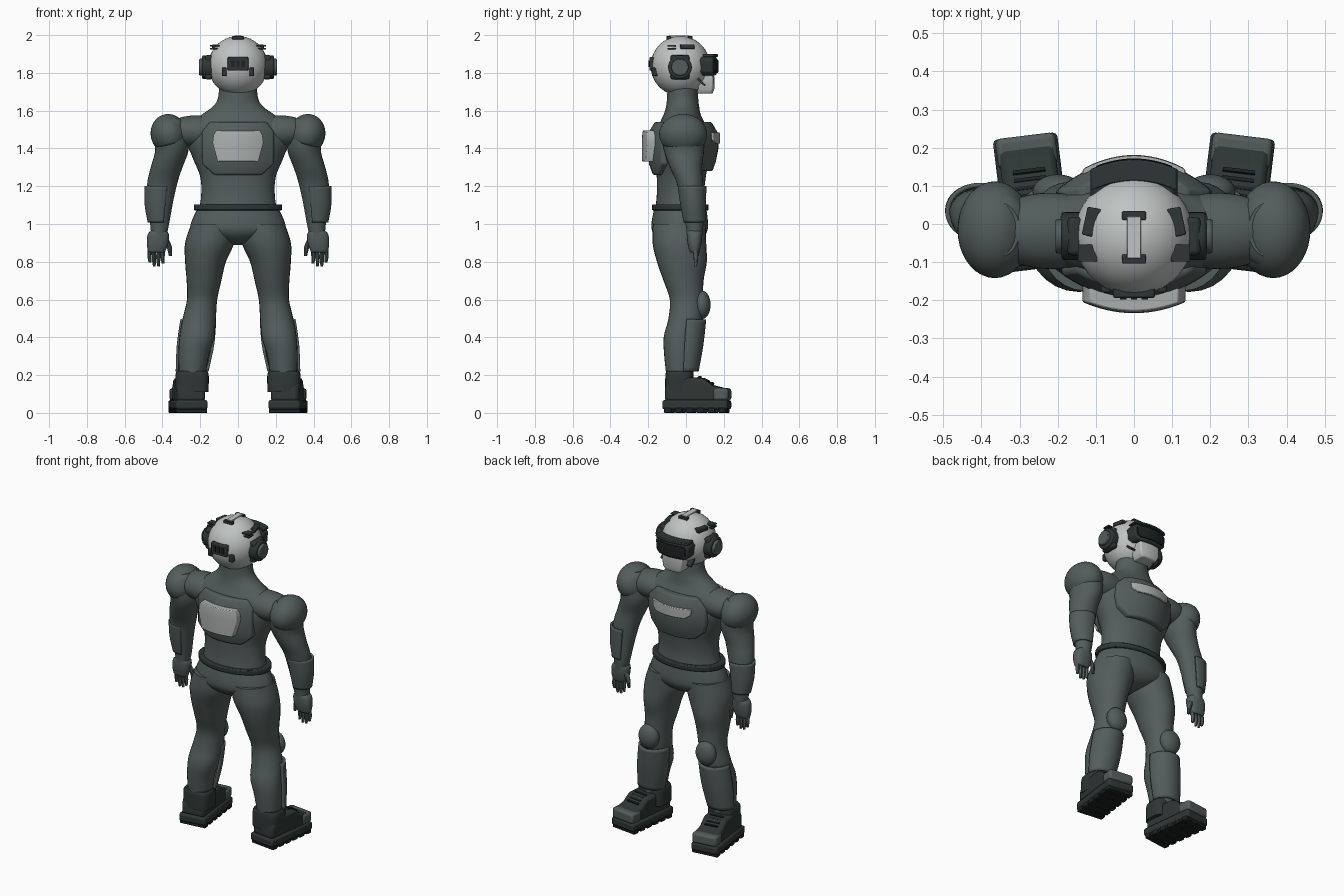
import bpy, bmesh, math
from mathutils import Matrix, Vector, Euler

if "Cube" in bpy.data.objects:
    bpy.data.objects.remove(bpy.data.objects["Cube"])


def material(name, rgb):
    m = bpy.data.materials.new(name)
    m.use_nodes = True
    m.diffuse_color = (*rgb, 1)
    m.node_tree.nodes["Principled BSDF"].inputs["Base Color"].default_value = (*rgb, 1)
    return m


SUIT = material("suit grey", (.085, .11, .105))
DARK = material("dark grey", (.027, .037, .035))
BLACK = material("near black", (.012, .016, .016))
SHELL = material("helmet light grey", (.52, .55, .54))
PANEL = material("panel light grey", (.40, .43, .42))


def finish(bm, name, mat, mirror=False, bevel=0, thick=0, place=None):
    bmesh.ops.recalc_face_normals(bm, faces=bm.faces)
    if place:
        bm.transform(place)
    me = bpy.data.meshes.new(name)
    bm.to_mesh(me)
    bm.free()
    me.materials.append(mat)
    ob = bpy.data.objects.new(name, me)
    bpy.context.collection.objects.link(ob)
    bpy.ops.object.select_all(action='DESELECT')
    bpy.context.view_layer.objects.active = ob
    ob.select_set(True)
    bpy.ops.object.shade_smooth_by_angle(angle=math.radians(35))
    if thick:
        s = ob.modifiers.new("thickness", 'SOLIDIFY')
        s.thickness, s.offset = thick, 0
    if bevel:
        b = ob.modifiers.new("bevel", 'BEVEL')
        b.width, b.segments, b.limit_method = bevel, 2, 'ANGLE'
    if mirror:
        ob.modifiers.new("mirror", 'MIRROR')
    return ob


def smooth_rows(rows, steps):
    # Catmull-Rom interpolation between sections
    out = []
    for i in range(len(rows) - 1):
        p = [Vector(rows[max(0, min(len(rows) - 1, i + k))]) for k in (-1, 0, 1, 2)]
        for s in range(steps):
            t = s / steps
            out.append(p[1] + (p[2] - p[0]) * (t / 2)
                       + (2 * p[0] - 5 * p[1] + 4 * p[2] - p[3]) * (t * t / 2)
                       + (3 * p[1] - p[0] - 3 * p[2] + p[3]) * (t ** 3 / 2))
    return out + [Vector(rows[-1])]


def loft(name, rows, mat, arc=None, steps=5, n=28, square=1, **kw):
    # rows of (z, centre x, centre y, radius x, radius y); arc leaves an open shell
    bm = bmesh.new()
    a0, a1 = arc or (0, 360)
    count = n + 1 if arc else n
    rings = []
    for z, cx, cy, rx, ry in smooth_rows(rows, steps):
        ring = []
        for i in range(count):
            a = math.radians(a0 + (a1 - a0) * i / n)
            c, s = math.cos(a), math.sin(a)
            ring.append(bm.verts.new((cx + rx * math.copysign(abs(c) ** square, c),
                                      cy + ry * math.copysign(abs(s) ** square, s), z)))
        rings.append(ring)
    for a, b in zip(rings, rings[1:]):
        for i in range(n):
            j = (i + 1) % count
            bm.faces.new((a[i], a[j], b[j], b[i]))
    if not arc:
        bm.faces.new(rings[0])
        bm.faces.new(rings[-1])
    return finish(bm, name, mat, **kw)


def box(name, centre, size, mat, rot=(0, 0, 0), place=None, **kw):
    bm = bmesh.new()
    m = Matrix.LocRotScale(Vector(centre), Euler([math.radians(r) for r in rot]), Vector(size))
    bmesh.ops.create_cube(bm, size=1, matrix=m)
    return finish(bm, name, mat, place=place, **kw)


def ball(name, centre, radii, mat, tilt=0, cut=None, **kw):
    bm = bmesh.new()
    bmesh.ops.create_uvsphere(bm, u_segments=36, v_segments=22, radius=1)
    if cut is not None:
        bmesh.ops.bisect_plane(bm, geom=bm.verts[:] + bm.edges[:] + bm.faces[:],
                               plane_co=(0, 0, cut), plane_no=(0, 0, 1), clear_inner=True)
    bm.transform(Matrix.LocRotScale(Vector(centre), Euler((0, math.radians(tilt), 0)), Vector(radii)))
    return finish(bm, name, mat, **kw)


def disc(name, centre, radius, depth, mat, **kw):
    # cylinder along x
    bm = bmesh.new()
    m = Matrix.Translation(centre) @ Matrix.Rotation(math.pi / 2, 4, 'Y')
    bmesh.ops.create_cone(bm, cap_ends=True, segments=32, radius1=radius, radius2=radius, depth=depth, matrix=m)
    return finish(bm, name, mat, **kw)


def plate(name, rows, side, curve, depth, mat, **kw):
    # rows of (z, half width, distance from centre), bowed round the body
    bm = bmesh.new()
    n = 12
    grid = [[bm.verts.new((x, side * (y - curve * x * x), z))
             for x in (w * (2 * i / n - 1) for i in range(n + 1))] for z, w, y in rows]
    for a, b in zip(grid, grid[1:]):
        for i in range(n):
            bm.faces.new((a[i], a[i + 1], b[i + 1], b[i]))
    ext = bmesh.ops.extrude_face_region(bm, geom=bm.faces[:], use_keep_orig=True)
    moved = [v for v in ext["geom"] if isinstance(v, bmesh.types.BMVert)]
    bmesh.ops.translate(bm, verts=moved, vec=(0, -side * depth, 0))
    return finish(bm, name, mat, **kw)


# Torso, pelvis and belt
loft("torso", [(1.06, 0, -.03, .21, .135), (1.15, 0, -.03, .195, .125), (1.25, 0, -.025, .2, .13),
               (1.35, 0, -.02, .24, .142), (1.45, 0, -.02, .275, .142), (1.53, 0, -.02, .25, .12),
               (1.58, 0, -.02, .19, .098), (1.62, 0, -.018, .135, .088), (1.66, 0, -.018, .108, .083),
               (1.72, 0, -.018, .1, .08)], SUIT, n=40)
ball("shoulder_yoke", (.22, -.018, 1.49), (.17, .1, .085), SUIT, mirror=True)
loft("pelvis", [(1.1, 0, -.03, .205, .135), (1.0, 0, -.033, .25, .15), (.95, 0, -.033, .23, .14),
                (.91, 0, -.03, .12, .1), (.89, 0, -.03, .04, .04)], SUIT, n=40)
loft("belt", [(1.072, 0, -.03, .234, .15), (1.104, 0, -.03, .234, .15)], DARK, steps=1, n=40, bevel=.006)

# Chest and back armour
plate("chest_plate", [(1.28, .13, .14), (1.33, .185, .158), (1.4, .205, .172), (1.48, .2, .17),
                      (1.54, .14, .135)], 1, 2, .07, SUIT, bevel=.008)
plate("chest_light_strip", [(1.425, .1, .181), (1.445, .13, .181), (1.485, .135, .179)], 1, 2, .03, PANEL, bevel=.003)
plate("back_plate", [(1.26, .125, .175), (1.32, .19, .197), (1.49, .19, .195), (1.54, .15, .165)],
      -1, 1.8, .07, SUIT, bevel=.008)
plate("back_panel", [(1.33, .108, .232), (1.43, .135, .234), (1.47, .13, .232), (1.495, .115, .228)],
      -1, 1.6, .045, PANEL, bevel=.004)

# Arms with shoulder caps and forearm guards
loft("arm", [(1.56, .35, -.015, .05, .07), (1.53, .355, -.015, .08, .1), (1.45, .352, -.015, .09, .112),
             (1.38, .352, -.01, .088, .105), (1.3, .378, 0, .084, .085), (1.22, .4, .02, .08, .07),
             (1.12, .413, .032, .07, .06), (1.0, .415, .045, .05, .047), (.93, .42, .045, .04, .04)],
     SUIT, mirror=True)
ball("shoulder_cap", (.365, -.015, 1.475), (.092, .122, .103), SUIT, tilt=14, cut=-.5, mirror=True, thick=.01)
loft("forearm_guard", [(1.2, .405, .032, .084, .07), (1.1, .412, .038, .076, .062), (1.01, .414, .045, .058, .052)],
     SUIT, arc=(-110, 110), mirror=True, thick=.012)

# Hands
loft("palm", [(.965, .42, .045, .04, .036), (.945, .422, .045, .056, .04), (.9, .426, .045, .057, .037),
              (.86, .43, .045, .047, .028), (.85, .43, .045, .04, .02)], SUIT, square=.8, mirror=True)
for i, length in enumerate((.07, .085, .085, .065)):
    x = .397 + .023 * i
    loft("finger_%d" % (i + 1), [(.875, x, .045, .011, .013), (.86 - length / 2, x + .002, .052, .011, .012),
                                 (.86 - length, x, .05, .007, .008)], SUIT, n=10, steps=3, mirror=True)
loft("thumb", [(.925, .385, .055, .014, .014), (.88, .364, .062, .014, .014), (.83, .358, .06, .008, .008)],
     SUIT, n=10, steps=3, mirror=True)

# Legs with knee pads and shin guards
loft("leg", [(1.0, .13, -.035, .118, .14), (.9, .15, -.035, .13, .142), (.8, .172, -.022, .108, .132),
             (.7, .18, -.013, .092, .106), (.6, .19, .002, .08, .088), (.5, .205, -.003, .088, .09),
             (.4, .218, -.032, .092, .086), (.3, .235, -.035, .08, .08), (.18, .243, -.032, .068, .07)],
     SUIT, mirror=True)
ball("knee_pad", (.2, .085, .572), (.066, .045, .075), SUIT, mirror=True)
loft("shin_guard", [(.495, .21, .01, .088, .09), (.36, .225, 0, .092, .085), (.22, .243, -.008, .08, .068)],
     SUIT, arc=(-5, 185), mirror=True, thick=.014)

# Boots, turned outward
turn = Matrix.Translation((.265, .057, 0)) @ Matrix.Rotation(math.radians(-7), 4, 'Z')
box("boot_sole", (0, 0, .043), (.17, .35, .05), DARK, place=turn, mirror=True, bevel=.012)
box("sole_core", (0, 0, .014), (.15, .33, .02), BLACK, place=turn, mirror=True)
for i in range(6):
    box("sole_lug_%d" % (i + 1), (0, -.145 + .058 * i, .014), (.166, .038, .028), BLACK,
        place=turn, mirror=True, bevel=.004)
bm = bmesh.new()
side = [bm.verts.new((-.074, y, z)) for y, z in ((-.163, .06), (-.163, .13), (-.13, .19), (.04, .185),
                                                  (.09, .145), (.15, .13), (.168, .1), (.168, .06))]
ext = bmesh.ops.extrude_face_region(bm, geom=[bm.faces.new(side)], use_keep_orig=True)
bmesh.ops.translate(bm, verts=[v for v in ext["geom"] if isinstance(v, bmesh.types.BMVert)], vec=(.148, 0, 0))
finish(bm, "boot_upper", DARK, place=turn, mirror=True, bevel=.016)
box("toe_cap", (0, .135, .098), (.158, .082, .065), SUIT, place=turn, mirror=True, bevel=.014)
loft("boot_cuff", [(.11, .243, -.036, .087, .075), (.2, .243, -.036, .088, .073), (.222, .243, -.036, .078, .066)],
     DARK, square=.6, mirror=True)
for i in range(4):
    box("lace_%d" % (i + 1), (0, .015 + .022 * i, .187 - .011 * i), (.085, .01, .014), BLACK,
        rot=(-30, 0, 0), place=turn, mirror=True)

# Helmet with ear pods
ball("helmet", (0, -.03, 1.837), (.157, .157, .158), SHELL)
disc("ear_mount", (.16, -.032, 1.83), .063, .06, DARK, mirror=True, bevel=.008)
disc("ear_cap", (.195, -.032, 1.83), .045, .022, SUIT, mirror=True, bevel=.005)
box("ear_bracket", (.155, -.032, 1.83), (.04, .1, .13), DARK, mirror=True, bevel=.012)

# Visor and mouth guard
plate("visor", [(1.785, .09, .158), (1.805, .11, .164), (1.865, .115, .166), (1.885, .1, .16)],
      1, 2, .07, DARK, bevel=.006)
plate("visor_glass", [(1.8, .08, .17), (1.815, .097, .172), (1.858, .1, .172), (1.872, .087, .17)],
      1, 2, .01, BLACK)
plate("visor_brim", [(1.885, .115, .17), (1.9, .11, .168)], 1, 2, .055, DARK, bevel=.003)
plate("mouth_guard", [(1.69, .05, .14), (1.715, .066, .15), (1.785, .07, .15)], 1, 2, .08, SHELL, bevel=.006)

# Helmet fittings
box("crown_strip", (0, -.035, 1.993), (.036, .11, .01), SHELL, bevel=.002)
for y in (.022, -.092):
    box("crown_clip", (0, y, 1.986), (.062, .024, .018), DARK, bevel=.003)
for z in (1.927, 1.943):
    box("temple_slit", (.122, -.076, z), (.05, .045, .007), DARK, mirror=True)
box("temple_block", (.105, .004, 1.938), (.05, .075, .024), DARK, rot=(0, 0, 12), mirror=True, bevel=.004)
box("cheek_slash", (.092, .07, 1.762), (.03, .085, .011), DARK, rot=(-43, 0, 0), mirror=True)
box("nape_unit", (0, -.177, 1.848), (.11, .035, .072), DARK, bevel=.006)
for i in range(3):
    box("nape_vent_%d" % (i + 1), (-.028 + .028 * i, -.195, 1.848), (.017, .006, .036), BLACK)
box("nape_clip", (.073, -.163, 1.805), (.026, .034, .045), DARK, mirror=True, bevel=.005)
